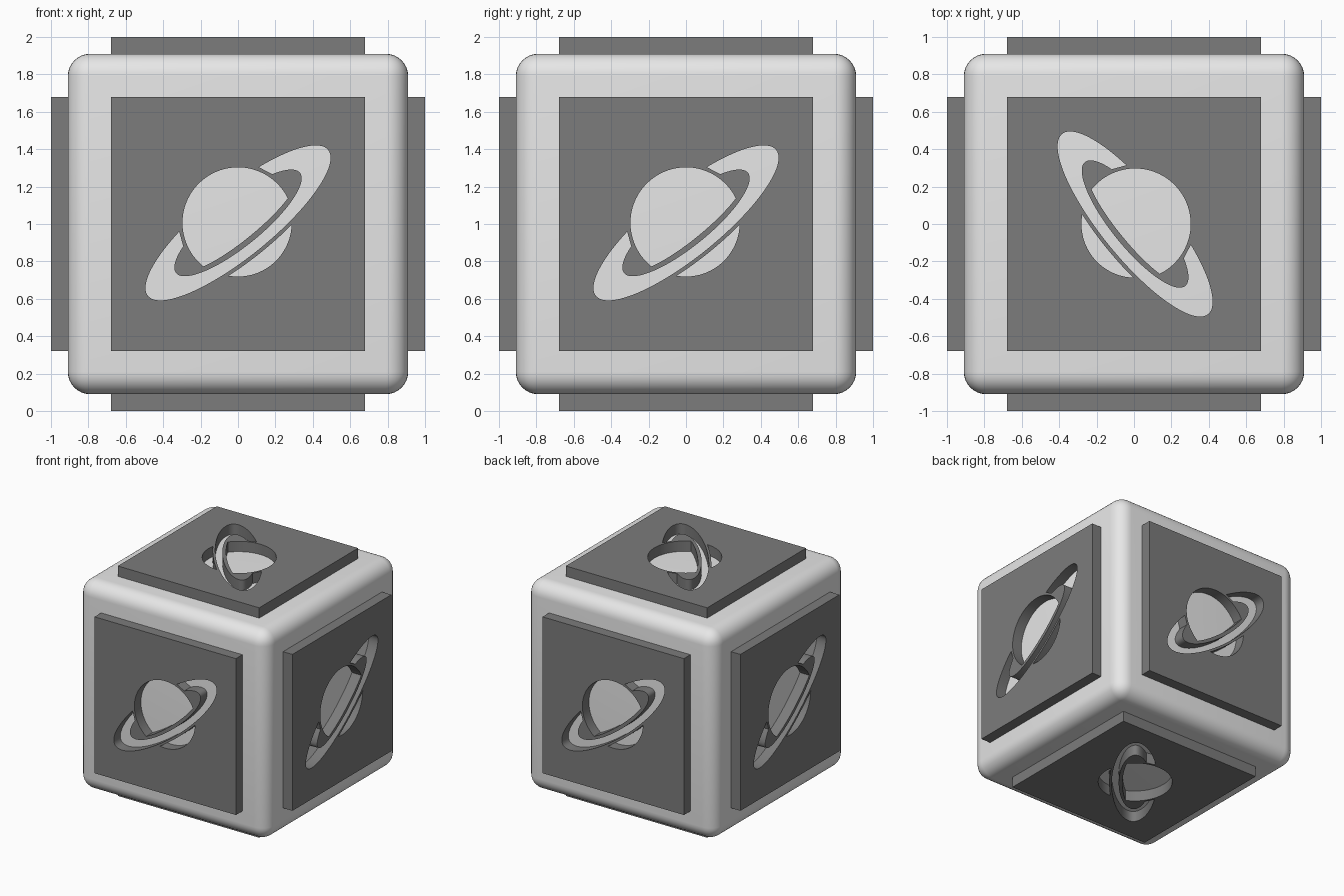
import bpy, math
from mathutils import Matrix, Vector

if "Cube" in bpy.data.objects:
    bpy.data.objects.remove(bpy.data.objects["Cube"])

TILT = math.radians(39)
BODY = 0.91      # half size of the rounded block
PLATE = 0.68     # half width of each face plate


def material(name, v):
    m = bpy.data.materials.new(name)
    m.diffuse_color = (v, v, v, 1)
    m.use_nodes = True
    m.node_tree.nodes["Principled BSDF"].inputs["Base Color"].default_value = m.diffuse_color
    return m


light = material("light grey", 0.8)
dark = material("dark grey", 0.2)


def arc(a, b, t0, t1, n=40):
    return [(a * math.cos(t0 + (t1 - t0) * i / n), b * math.sin(t0 + (t1 - t0) * i / n))
            for i in range(n + 1)]


def crossing(r, a, b):
    """Positive-quadrant crossing of a circle and an ellipse: circle angle, ellipse angle."""
    u = math.sqrt((r * r - b * b) / (1 - (b / a) ** 2))
    return math.acos(u / r), math.acos(u / a)


def tilted(points):
    c, s = math.cos(TILT), math.sin(TILT)
    return [(u * c - v * s, u * s + v * c + 0.006) for u, v in points]


def planet_cutouts():
    pi = math.pi
    # large upper part of the globe
    r, a, b = 0.297, 0.40, 0.095
    p, q = crossing(r, a, b)
    globe = arc(r, r, -p, pi + p)[:-1] + arc(a, b, pi + q, 2 * pi - q)[:-1]
    # small lower part of the globe
    r, a, b = 0.287, 0.64, 0.20
    p, q = crossing(r, a, b)
    lower = arc(r, r, pi + p, 2 * pi - p)[:-1] + arc(a, b, 2 * pi - q, pi + q)[:-1]
    # open ring, interrupted behind the globe
    r = 0.318
    _, q = crossing(r, 0.62, 0.18)
    _, k = crossing(r, 0.426, 0.125)
    ring = arc(0.62, 0.18, q, -pi - q, 90) + arc(0.426, 0.125, -pi - k, k, 80)
    return [tilted(s) for s in (globe, lower, ring)]


def face_plate(name, normal, up):
    # square plate pierced by the cutouts, extruded from a filled flat curve
    w = PLATE
    curve = bpy.data.curves.new(name, 'CURVE')
    curve.dimensions = '2D'
    curve.fill_mode = 'BOTH'
    curve.extrude = (1.0 - BODY + 0.004) / 2
    for pts in [[(-w, -w), (w, -w), (w, w), (-w, w)]] + planet_cutouts():
        sp = curve.splines.new('POLY')
        sp.points.add(len(pts) - 1)
        for pt, (x, y) in zip(sp.points, pts):
            pt.co = (x, y, 0, 1)
        sp.use_cyclic_u = True
        sp.use_smooth = False
    ob = bpy.data.objects.new(name, curve)
    bpy.context.collection.objects.link(ob)
    n, u = Vector(normal), Vector(up)
    rot = Matrix((u.cross(n), u, n)).transposed().to_4x4()
    centre = Vector((0, 0, 1)) + n * (1.0 - curve.extrude)
    ob.matrix_world = Matrix.Translation(centre) @ rot
    bpy.ops.object.select_all(action='DESELECT')
    ob.select_set(True)
    bpy.context.view_layer.objects.active = ob
    bpy.ops.object.convert(target='MESH')
    ob = bpy.context.object
    ob.data.materials.clear()
    ob.data.materials.append(dark)
    bpy.ops.object.shade_smooth_by_angle(angle=math.radians(25))


# rounded block
bpy.ops.mesh.primitive_cube_add(size=2 * BODY, location=(0, 0, 1))
block = bpy.context.object
block.name = "rounded_block"
block.data.materials.append(light)
bev = block.modifiers.new("rounding", 'BEVEL')
bev.width = 0.12
bev.segments = 8
bpy.ops.object.modifier_apply(modifier="rounding")
bpy.ops.object.shade_smooth_by_angle(angle=math.radians(30))

# six plates; up sets which way each emblem stands
face_plate("front_plate", (0, -1, 0), (0, 0, 1))
face_plate("back_plate", (0, 1, 0), (0, 0, 1))
face_plate("right_plate", (1, 0, 0), (0, 0, 1))
face_plate("left_plate", (-1, 0, 0), (0, 0, 1))
face_plate("top_plate", (0, 0, 1), (1, 0, 0))
face_plate("bottom_plate", (0, 0, -1), (-1, 0, 0))
